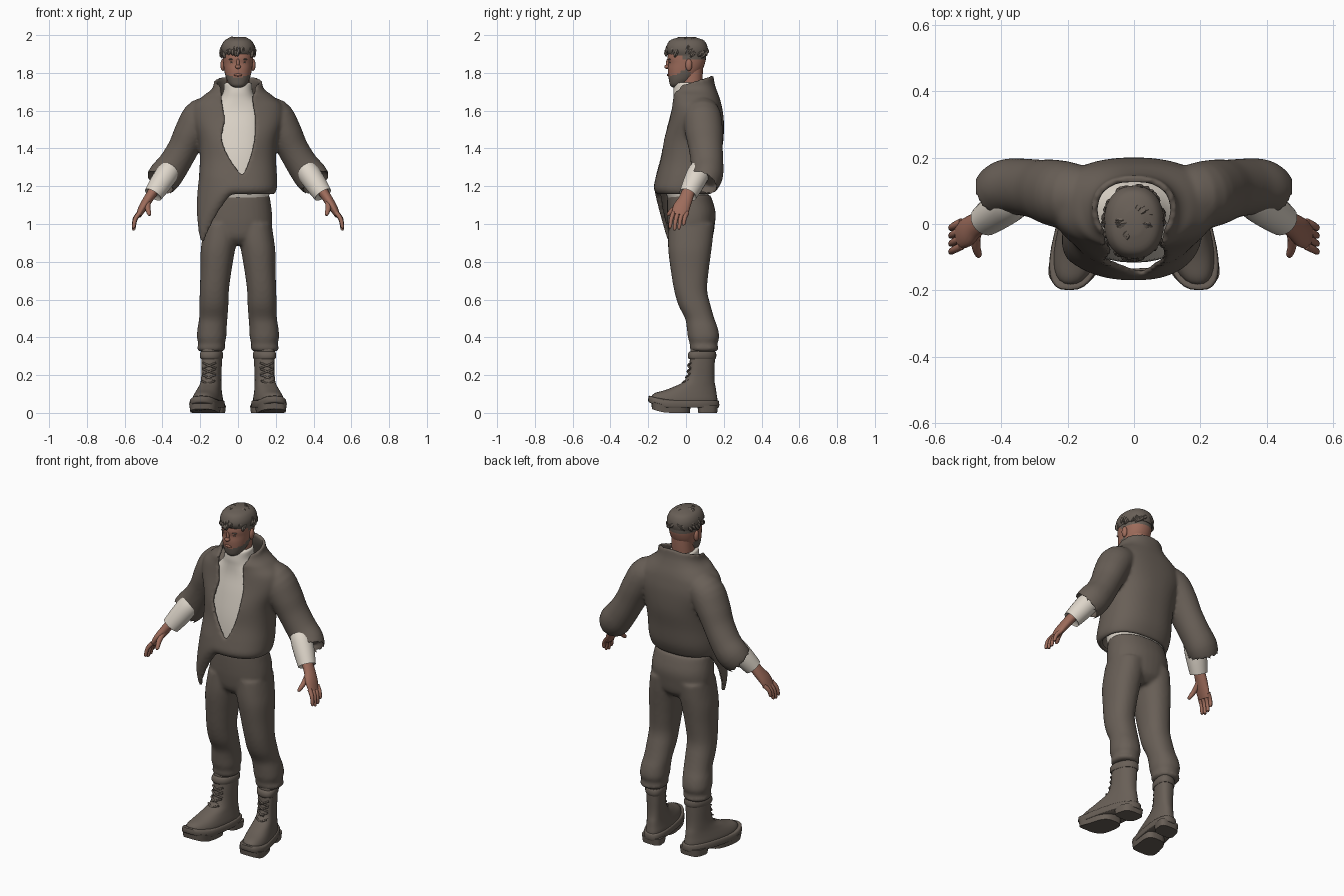
import bpy, bmesh, math, random
from mathutils import Vector

random.seed(4)
cube = bpy.data.objects.get("Cube")
if cube:
    bpy.data.objects.remove(cube)


def material(name, *rgb):
    mat = bpy.data.materials.new(name)
    mat.use_nodes = True
    mat.diffuse_color = (*rgb, 1)
    mat.node_tree.nodes["Principled BSDF"].inputs["Base Color"].default_value = (*rgb, 1)
    return mat


GREY = material("warm_grey", .14, .115, .095)
SKIN = material("skin", .34, .15, .105)
CREAM = material("cream", .73, .67, .59)


def spline(rows, steps=4):
    """Smoothly resample a short table of rows."""
    out, last = [], len(rows) - 1
    for i in range(last):
        near = rows[max(i - 1, 0)], rows[i], rows[i + 1], rows[min(i + 2, last)]
        for j in range(steps):
            t = j / steps
            out.append([(2 * b + (c - a) * t + (2 * a - 5 * b + 4 * c - d) * t * t
                         + (3 * b - a - 3 * c + d) * t ** 3) / 2 for a, b, c, d in zip(*near)])
    return out + [list(rows[last])]


def shade(obj, mat):
    mesh = obj.data
    mesh.materials.clear()
    mesh.materials.append(mat)
    for face in mesh.polygons:
        face.use_smooth = True
    mesh.set_sharp_from_angle(angle=.9)


def surface(name, rings, mat, closed=True, hollow=0):
    """Bridge rings of points; hollow sinks the last cap into an opening."""
    bm = bmesh.new()
    loops = [[bm.verts.new(p) for p in ring] for ring in rings]
    n = len(rings[0])
    for a, b in zip(loops, loops[1:]):
        for i in range(n if closed else n - 1):
            j = (i + 1) % n
            bm.faces.new((a[i], a[j], b[j], b[i]))
    if closed:
        bm.faces.new(loops[0][::-1])
        end = bm.faces.new(loops[-1])
    bmesh.ops.recalc_face_normals(bm, faces=bm.faces[:])
    bm.normal_update()
    if hollow:
        back = -end.normal * hollow
        bmesh.ops.inset_region(bm, faces=[end], thickness=.014)
        bmesh.ops.translate(bm, verts=end.verts[:], vec=back)
    mesh = bpy.data.meshes.new(name)
    bm.to_mesh(mesh)
    bm.free()
    obj = bpy.data.objects.new(name, mesh)
    bpy.context.collection.objects.link(obj)
    shade(obj, mat)
    return obj


def power(v, e):
    return math.copysign(abs(v) ** e, v)


def oval(z, cx, rx, front, back, e, a):
    """Point on a horizontal rounded outline, angle measured from the front."""
    return Vector((cx + rx * power(math.sin(a), e),
                   (front + back) / 2 - (back - front) / 2 * power(math.cos(a), e), z))


def stack(name, rows, mat, s=1, e=.9, n=32, warp=lambda p: p, steps=4):
    """Rows: height, centre x, half width, front y, back y."""
    rings = [[warp(oval(z, cx, rx, f, b, e, math.tau * i / n)) for i in range(n)]
             for z, cx, rx, f, b in spline(rows, steps)]
    for p in (p for ring in rings for p in ring):
        p.x *= s
    return surface(name, rings, mat)


def tube(name, rows, mat, s=1, n=20, hollow=0, warp=lambda p: p):
    """Rows: x, y, z, and the two radii across the path."""
    rows = spline(rows)
    mids = [Vector(r[:3]) for r in rows]
    rings = []
    for i, r in enumerate(rows):
        t = mids[min(i + 1, len(rows) - 1)] - mids[max(i - 1, 0)]
        u = Vector((0, 1, 0)).cross(t).normalized()
        v = t.normalized().cross(u)
        ring = []
        for j in range(n):
            a = math.tau * j / n
            p = warp(mids[i] + u * r[3] * math.cos(a) + v * r[4] * math.sin(a))
            ring.append(Vector((p.x * s, p.y, p.z)))
        rings.append(ring)
    return surface(name, rings, mat, hollow=hollow)


def ball(name, loc, size, mat, s=1):
    x, y, z = loc
    a, b, c = size
    rows = [(z + c * math.sin(h), x, a * math.cos(h), y - b * math.cos(h), y + b * math.cos(h))
            for h in (math.radians(18 * k) * .98 for k in range(-5, 6))]
    return stack(name, rows, mat, s, e=1, n=16, steps=1)


def apply_modifier(obj, kind, **settings):
    bpy.context.view_layer.objects.active = obj
    mod = obj.modifiers.new(kind.title(), kind)
    for key, value in settings.items():
        setattr(mod, key, value)
    bpy.ops.object.modifier_apply(modifier=mod.name)


def join(objs):
    bpy.ops.object.select_all(action='DESELECT')
    for o in objs:
        o.select_set(True)
    bpy.context.view_layer.objects.active = objs[0]
    bpy.ops.object.join()
    return objs[0]


def fuse(objs, voxel, mat):
    obj = join(objs)
    apply_modifier(obj, 'REMESH', mode='VOXEL', voxel_size=voxel)
    apply_modifier(obj, 'SMOOTH', factor=.5, iterations=5)
    shade(obj, mat)


# Jacket body: height, half width, front, back, then the two edges of the opening
body = [(1.16, .18, -.135, .12, .03, .02), (1.185, .195, -.16, .135, .03, .02),
        (1.24, .197, -.152, .155, .03, .02), (1.34, .192, -.13, .17, -.04, .06),
        (1.445, .2, -.118, .188, -.085, .085), (1.55, .235, -.085, .19, -.07, .09),
        (1.62, .23, -.07, .18, -.08, .08), (1.66, .19, -.067, .17, -.085, .075),
        (1.7, .145, -.07, .155, -.085, .08), (1.74, .122, -.06, .142, -.09, .09),
        (1.785, .118, -.045, .135, -.095, .095)]
rings = []
for z, rx, front, back, left, right in spline(body):
    first, last = (math.asin(power(x / rx, 1 / .85)) for x in (right, left))
    last += math.tau
    ring = []
    for i in range(65):
        a = first + (last - first) * i / 64
        p = oval(z, 0, rx, front, back, .85, a)
        # The collar dips forward and one front corner hangs as a point
        p.z -= max(0, z - 1.68) * 3 * max(0, .14 - p.y)
        hang = max(0, 1 - abs(a - math.tau + 1) / .85) * min(1, max(0, (1.24 - z) / .08))
        p.z -= .27 * hang ** 1.2
        p.x *= 1 + .22 * hang
        ring.append(p)
    rings.append(ring)
jacket = surface("jacket", rings, GREY, closed=False)
apply_modifier(jacket, 'SOLIDIFY', thickness=.02, offset=0)
sleeve = [(.1, .08, 1.6, .07, .08), (.19, .085, 1.572, .095, .1), (.245, .095, 1.49, .09, .1),
          (.29, .105, 1.4, .082, .09), (.34, .112, 1.315, .084, .086),
          (.385, .11, 1.255, .09, .085), (.42, .085, 1.212, .082, .08)]
fuse([jacket] + [tube("sleeve", sleeve, GREY, s, 32, hollow=.05) for s in (1, -1)], .009, GREY)

# Shirt with a high neck
stack("shirt", [(1.12, 0, .16, -.09, .12), (1.2, 0, .17, -.115, .12), (1.35, 0, .17, -.112, .14),
                (1.5, 0, .17, -.09, .15), (1.6, 0, .15, -.07, .14), (1.66, 0, .1, -.066, .12),
                (1.7, 0, .078, -.067, .095), (1.74, 0, .074, -.062, .09),
                (1.748, 0, .066, -.052, .08)], CREAM)

# Trousers: hips and two legs with gathered ankles
hips = stack("trousers", [(.89, 0, .09, -.05, .1), (.93, 0, .16, -.085, .14),
                          (1, 0, .18, -.097, .153), (1.06, 0, .18, -.1, .157),
                          (1.12, 0, .172, -.1, .142), (1.155, 0, .168, -.098, .128)], GREY)
leg = [(.325, .143, .06, .03, .16), (.34, .143, .075, .02, .172), (.365, .14, .07, .02, .166),
       (.4, .14, .078, .01, .176), (.45, .137, .077, .004, .168), (.5, .131, .075, -.005, .15),
       (.57, .128, .077, -.04, .13), (.65, .125, .077, -.063, .112), (.75, .117, .082, -.08, .12),
       (.85, .108, .09, -.093, .133), (.92, .098, .092, -.095, .142), (1, .09, .088, -.09, .148)]
fuse([hips] + [stack("leg", leg, GREY, s) for s in (1, -1)], .01, GREY)


def foot(p):
    """Turn the toes out, narrow the heel and lift the toe."""
    x = .14 + (p.x - .14) * (1 - .6 * (p.y + .02)) + (.08 - p.y) * .2
    return Vector((x, p.y, p.z + .03 * max(0, (-p.y - .08) / .12) ** 2))


for s, side in ((1, "left"), (-1, "right")):
    # Boots: upper, sole, two tread pads, top band and laces
    stack(side + "_boot", [(.05, .14, .07, -.185, .168), (.075, .14, .07, -.178, .166),
                           (.1, .14, .065, -.15, .162), (.13, .14, .058, -.085, .158),
                           (.16, .14, .054, -.02, .152), (.2, .14, .053, .008, .15),
                           (.26, .14, .055, .018, .152), (.34, .14, .056, .025, .155)],
          GREY, s, .85, warp=foot)
    stack(side + "_sole", [(.028, .14, .076, -.195, .172), (.034, .14, .079, -.2, .176),
                           (.06, .14, .078, -.198, .175), (.066, .14, .072, -.188, .17)],
          GREY, s, .75, warp=foot, steps=2)
    for part, f, b in (("heel", .06, .17), ("front", -.185, .025)):
        stack(f"{side}_{part}_tread", [(0, .14, .068, f + .005, b - .005), (.04, .14, .073, f, b)],
              GREY, s, .6, warp=foot, steps=1)
    stack(side + "_boot_band", [(.285, .14, .057, .015, .155), (.295, .14, .062, .01, .16),
                                (.315, .14, .062, .012, .16), (.325, .14, .057, .02, .156)],
          GREY, s, .85, warp=foot, steps=2)
    for k in range(4):
        z, y = .155 + .032 * k, (-.016, .004, .012, .015)[k]
        for d in (1, -1):
            tube(side + "_lace", [(.14 + q * d * .035, y - .004 + .014 * abs(q), z + q * .014, .005, .005)
                                  for q in (-1, 0, 1)], GREY, s, 8, warp=foot)

    # Shirt cuff, palm, fingers and thumb
    tube(side + "_cuff", [(.34, .1, 1.32, .05, .05), (.37, .07, 1.275, .06, .06),
                          (.41, .04, 1.215, .058, .057), (.45, .01, 1.155, .05, .048)],
         CREAM, s, hollow=.01)
    hand = [tube(side + "_hand", [(.45, .012, 1.17, .027, .034), (.48, -.005, 1.125, .025, .038),
                                  (.505, -.025, 1.085, .022, .045), (.527, -.035, 1.045, .015, .04)],
                 SKIN, s)]
    for k, reach in enumerate((.075, .085, .08, .06)):
        y = -.066 + .024 * k
        hand.append(tube("finger", [(.52, y, 1.06, .012, .012),
                                    (.544, y - .012, 1.06 - reach * .45, .011, .011),
                                    (.552, y - .018, 1.06 - reach, .009, .009),
                                    (.552, y - .018, 1.055 - reach, .004, .004)], SKIN, s, 10))
    hand.append(tube("thumb", [(.475, -.015, 1.125, .016, .016), (.478, -.06, 1.085, .014, .014),
                               (.47, -.09, 1.055, .011, .011), (.468, -.098, 1.045, .005, .005)],
                     SKIN, s, 10))
    join(hand)

    # Ears, eyes and brows
    ball(side + "_ear", (.08, .015, 1.842), (.013, .018, .032), SKIN, s)
    ball(side + "_eye", (.031, -.084, 1.856), (.011, .006, .005), GREY, s)
    ball(side + "_brow", (.033, -.085, 1.872), (.018, .009, .004), GREY, s)

# Head, with the beard and cropped hair picked out by position
stack("neck", [(1.68, 0, .06, -.03, .08), (1.78, 0, .06, -.03, .088), (1.85, 0, .06, -.02, .09)], SKIN)
head = stack("head", [(1.722, 0, .02, -.07, -.02), (1.735, 0, .042, -.084, 0),
                      (1.76, 0, .058, -.09, .035), (1.79, 0, .068, -.094, .065),
                      (1.82, 0, .074, -.096, .088), (1.85, 0, .078, -.094, .1),
                      (1.88, 0, .08, -.098, .106), (1.92, 0, .08, -.09, .105),
                      (1.96, 0, .065, -.07, .09), (1.985, 0, .03, -.03, .05)], SKIN)
head.data.materials.append(GREY)
for face in head.data.polygons:
    c = face.center
    beard = c.y < .02 and c.z < 1.772 + .45 * (c.y + .1)
    crop = c.y > -.02 and c.z > 1.87
    face.material_index = int(beard or crop)
ball("nose", (0, -.101, 1.832), (.015, .014, .011), SKIN)
ball("nose_bridge", (0, -.095, 1.85), (.009, .011, .026), SKIN)
ball("lips", (0, -.093, 1.789), (.022, .008, .007), SKIN)

# Hair: a cap covered in tufts swept forward
hair = [stack("hair", [(1.892, 0, .083, -.09, .11), (1.92, 0, .09, -.105, .116),
                       (1.95, 0, .085, -.1, .11), (1.975, 0, .066, -.08, .09),
                       (1.99, 0, .025, -.03, .04)], GREY)]
for k in range(90):
    a, h = random.uniform(-math.pi, math.pi), random.uniform(.1, 1.35)
    rows = []
    for drop, r in ((0, .006), (.18, .012), (.36, .003)):
        b, g = a * (1 - drop * .3), h - drop
        rows.append((.088 * math.sin(b) * math.cos(g), .004 - .11 * math.cos(b) * math.cos(g),
                     1.9 + .087 * math.sin(g), r, r))
    hair.append(tube("tuft", rows, GREY, n=6))
join(hair)
